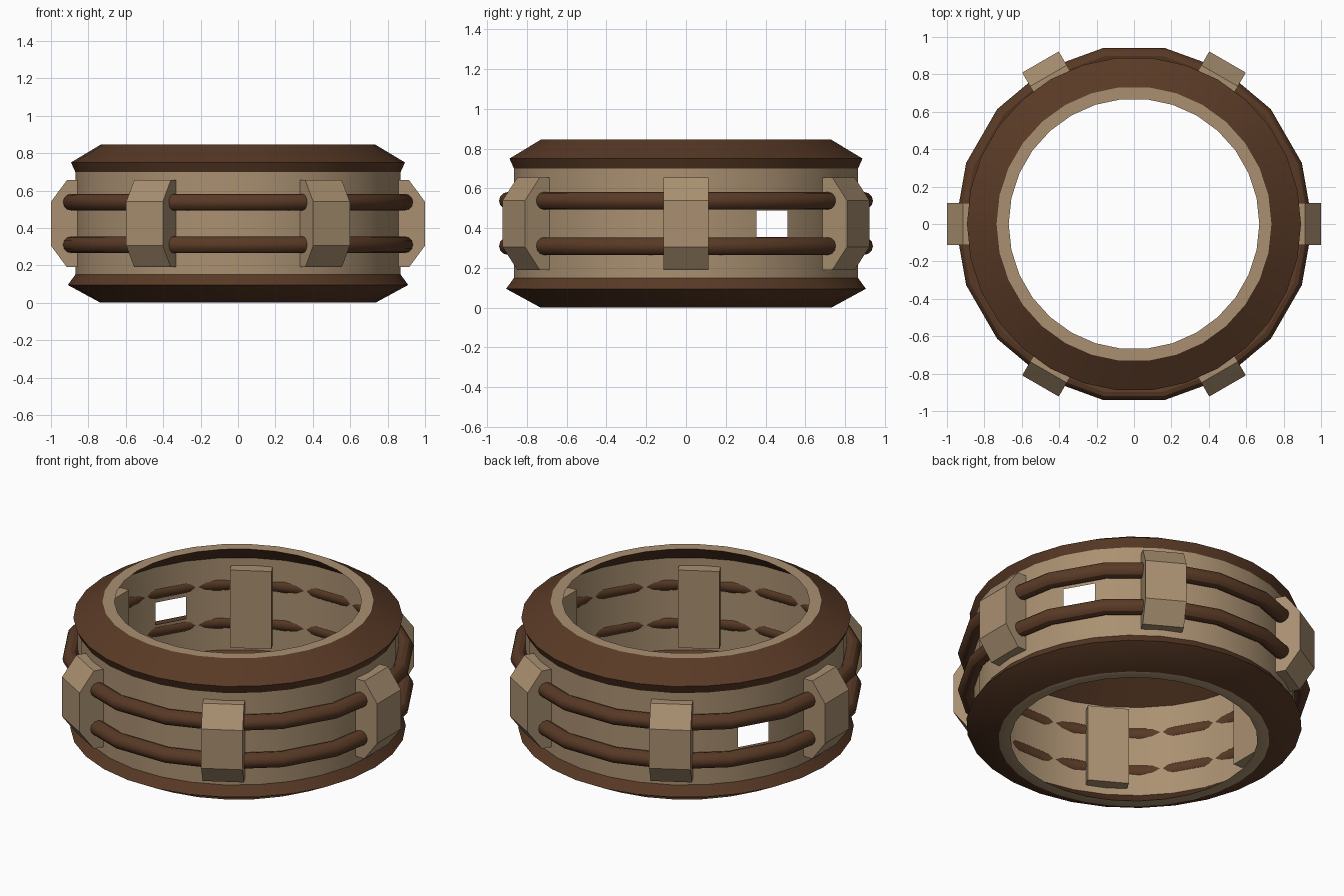
import bpy, bmesh, math

if "Cube" in bpy.data.objects:
    bpy.data.objects.remove(bpy.data.objects["Cube"])

SEG = 30  # sides of the ring


def material(name, rgb):
    m = bpy.data.materials.new(name)
    m.diffuse_color = (*rgb, 1)
    m.use_nodes = True
    m.node_tree.nodes["Principled BSDF"].inputs["Base Color"].default_value = m.diffuse_color
    return m


tan = material("tan", (0.40, 0.28, 0.165))
brown = material("dark brown", (0.10, 0.042, 0.019))


def finish(bm, name, mats, smooth=True):
    mesh = bpy.data.meshes.new(name)
    bm.to_mesh(mesh)
    bm.free()
    for m in mats:
        mesh.materials.append(m)
    ob = bpy.data.objects.new(name, mesh)
    bpy.context.collection.objects.link(ob)
    if smooth:
        bpy.ops.object.select_all(action='DESELECT')
        ob.select_set(True)
        bpy.context.view_layer.objects.active = ob
        bpy.ops.object.shade_smooth_by_angle(angle=math.radians(30))
    return ob


def lathe(name, profile, mats, closed, segs=SEG, rule=None, skip=()):
    """Spin (radius, z) points about z; rule picks a material per profile edge."""
    bm = bmesh.new()
    rings = []
    for i in range(segs):
        a = 2 * math.pi * i / segs
        rings.append([bm.verts.new((r * math.cos(a), r * math.sin(a), z)) for r, z in profile])
    n = len(profile)
    for i in range(segs):
        a, b = rings[i], rings[(i + 1) % segs]
        for j in range(n if closed else n - 1):
            if (i, j) in skip:
                continue
            k = (j + 1) % n
            f = bm.faces.new((a[j], b[j], b[k], a[k]))
            if rule:
                f.material_index = rule(j)
    if closed:
        bmesh.ops.recalc_face_normals(bm, faces=bm.faces)
    return finish(bm, name, mats, True)


# Thin wall with one window on each side (12 to 13 o'clock facets left open)
lathe("wall", [(0.87, 0.15), (0.87, 0.355), (0.87, 0.488), (0.87, 0.70)],
      [tan], False, skip={(2, 1), (12, 1)})

# Flared rims: brown with a flat tan lip (first profile edge)
lip_rule = lambda j: 1 if j == 0 else 0
lathe("upper_rim", [(0.67, 0.845), (0.735, 0.845), (0.893, 0.75), (0.87, 0.70)],
      [brown, tan], True, rule=lip_rule)
lathe("lower_rim", [(0.67, 0.0), (0.735, 0.0), (0.91, 0.095), (0.87, 0.15)],
      [brown, tan], True, rule=lip_rule)

# Two rails running round the wall
for name, z in (("upper_rail", 0.538), ("lower_rail", 0.31)):
    circle = [(0.911 + 0.044 * math.cos(t), z + 0.044 * math.sin(t))
              for t in (2 * math.pi * k / 12 for k in range(12))]
    rail = lathe(name, circle, [brown], True, segs=18)
    rail.data.polygons.foreach_set("use_smooth", [True] * len(rail.data.polygons))

# Six bevelled brackets
PROFILE = [(0.80, 0.19), (0.915, 0.19), (1.0, 0.305), (1.0, 0.54), (0.915, 0.655), (0.80, 0.655)]
for i in range(6):
    a = math.pi * i / 3
    c, s = math.cos(a), math.sin(a)
    bm = bmesh.new()
    ends = [[bm.verts.new((r * c - w * s, r * s + w * c, z)) for r, z in PROFILE]
            for w in (-0.113, 0.113)]
    for e in ends:
        bm.faces.new(e)
    for j in range(6):
        k = (j + 1) % 6
        bm.faces.new((ends[0][j], ends[0][k], ends[1][k], ends[1][j]))
    bmesh.ops.recalc_face_normals(bm, faces=bm.faces)
    finish(bm, f"bracket_{i + 1}", [tan], False)
